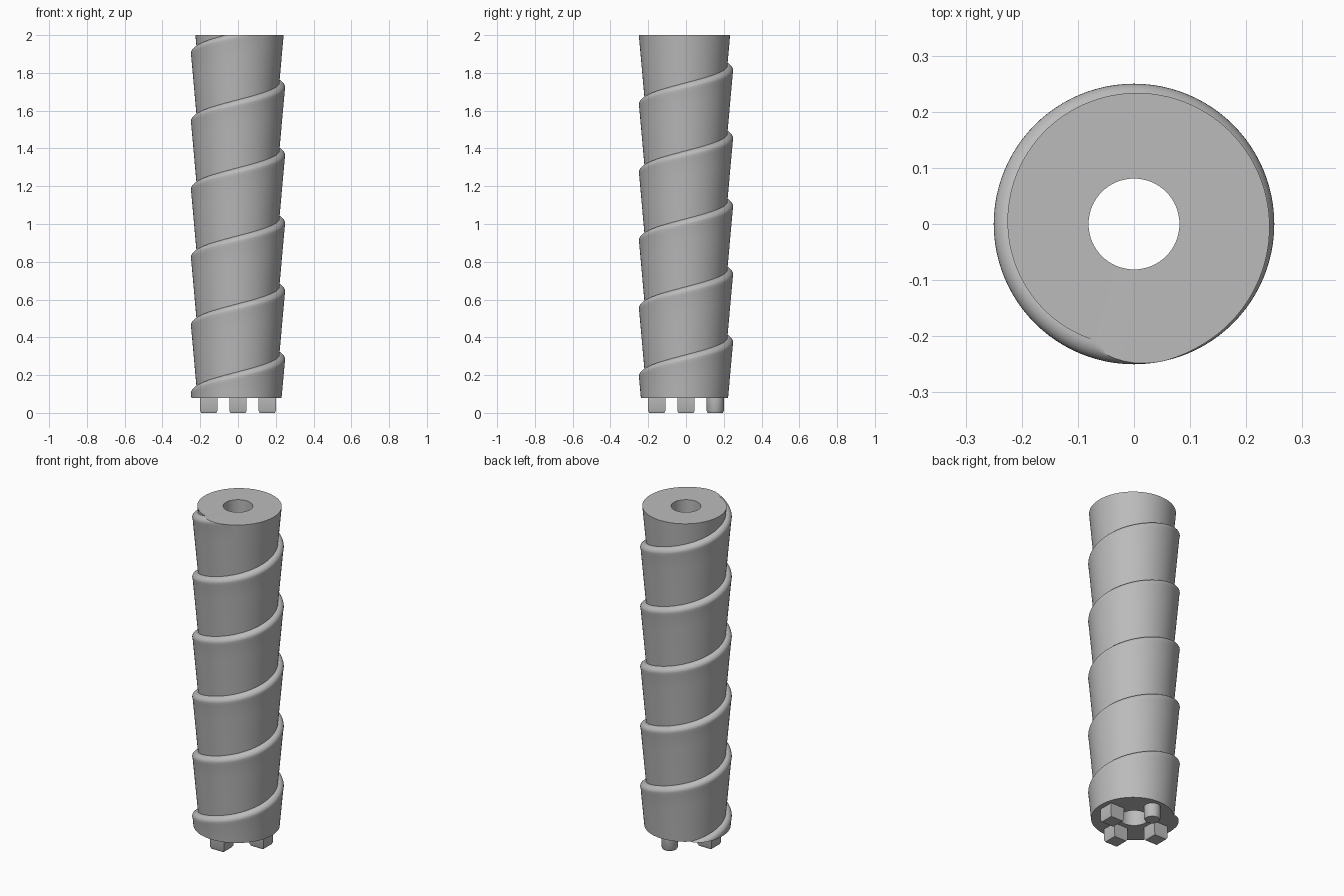
import bpy, bmesh, math
from mathutils import Vector

cube = bpy.data.objects.get("Cube")
if cube:
    bpy.data.objects.remove(cube, do_unlink=True)

BOTTOM, TOP, PITCH, SEGS, TURNS = 0.08, 2.0, 0.36, 96, 8
CORE, BORE = 0.219, 0.081

grey = bpy.data.materials.new("plain grey")
grey.use_nodes = True
grey.diffuse_color = (0.5, 0.5, 0.5, 1)
grey.node_tree.nodes["Principled BSDF"].inputs["Base Color"].default_value = (0.5, 0.5, 0.5, 1)


def finish(name, bm):
    bmesh.ops.recalc_face_normals(bm, faces=bm.faces[:])
    mesh = bpy.data.meshes.new(name)
    bm.to_mesh(mesh)
    bm.free()
    mesh.materials.append(grey)
    obj = bpy.data.objects.new(name, mesh)
    bpy.context.collection.objects.link(obj)
    bpy.ops.object.select_all(action='DESELECT')
    obj.select_set(True)
    bpy.context.view_layer.objects.active = obj
    bpy.ops.object.shade_smooth_by_angle(angle=math.radians(35))
    return obj


# One pitch of the thread as (radius, height): sloping flank, then rounded lip
profile = [(CORE + 0.09 * h, h) for h in (0, 0.11, 0.22, 0.315)]
profile += [(CORE + 0.031 * math.cos(a), 0.33 + 0.03 * math.sin(a))
            for a in (math.pi / 2 * i / 8 for i in range(8))]

# Threaded shell: each column is the profile stacked, raised along the helix
bm = bmesh.new()
columns = []
for i in range(SEGS):
    ang = math.tau * i / SEGS
    rise = 0.308 + PITCH * (i / SEGS - 2)
    columns.append([bm.verts.new((r * math.cos(ang), r * math.sin(ang), rise + t * PITCH + h))
                    for t in range(TURNS) for r, h in profile])
columns.append(columns[0][len(profile):])
for a, b in zip(columns, columns[1:]):
    for j in range(min(len(a), len(b)) - 1):
        bm.faces.new((a[j], b[j], b[j + 1], a[j + 1]))

# Trim both ends flat
for z, up in ((TOP, 1), (BOTTOM, -1)):
    bmesh.ops.bisect_plane(bm, geom=bm.verts[:] + bm.edges[:] + bm.faces[:], dist=1e-6,
                           plane_co=(0, 0, z), plane_no=(0, 0, up), clear_outer=True)

# Central bore, and flat rings closing the ends around it
rims = {z: [e for e in bm.edges if e.is_boundary and abs(e.verts[0].co.z - z) < 1e-4]
        for z in (BOTTOM, TOP)}
circles = []
for z in (BOTTOM, TOP):
    circles.append([bm.verts.new((BORE * math.cos(math.tau * i / 64),
                                  BORE * math.sin(math.tau * i / 64), z)) for i in range(64)])
for i in range(64):
    k = (i + 1) % 64
    bm.faces.new((circles[0][i], circles[1][i], circles[1][k], circles[0][k]))
for z, ring in zip((BOTTOM, TOP), circles):
    inner = [bm.edges.get((ring[i], ring[(i + 1) % 64])) for i in range(64)]
    bmesh.ops.triangle_fill(bm, use_beauty=True, use_dissolve=False,
                            edges=rims[z] + inner, normal=Vector((0, 0, 1)))
finish("threaded_shaft", bm)


# Drive lugs under the shaft: three square, one round, chamfered at the foot
def lug(name, x, y, sides, radius):
    bm = bmesh.new()
    rings = []
    for z, r in ((0, radius * 0.87), (0.012, radius), (BOTTOM, radius)):
        rings.append([bm.verts.new((x + r * math.cos(math.tau * (i + 0.5) / sides),
                                    y + r * math.sin(math.tau * (i + 0.5) / sides), z))
                      for i in range(sides)])
    for a, b in zip(rings, rings[1:]):
        for i in range(sides):
            k = (i + 1) % sides
            bm.faces.new((a[i], a[k], b[k], b[i]))
    bm.faces.new(rings[0])
    bm.faces.new(rings[-1])
    finish(name, bm)


HALF, OUT = 0.046, 0.155
for name, x, y in (("left_lug", OUT, 0), ("right_lug", -OUT, 0), ("front_lug", 0, -OUT)):
    lug(name, x, y, 4, HALF * math.sqrt(2))
lug("round_back_lug", 0, OUT, 32, HALF)
